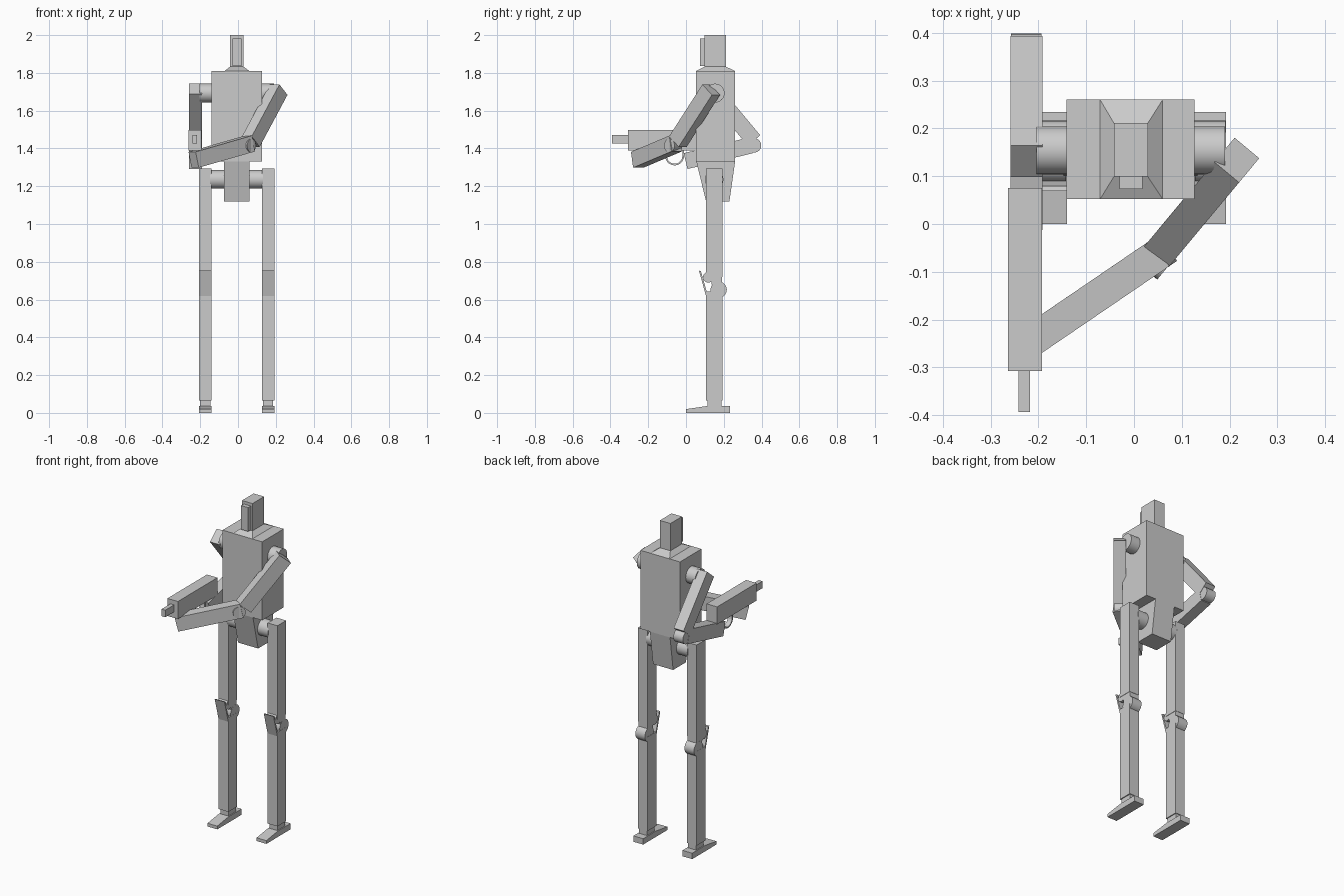
import bpy, bmesh, math
from mathutils import Vector, Matrix

if "Cube" in bpy.data.objects:
    bpy.data.objects.remove(bpy.data.objects["Cube"])

CX = -0.007  # body centre line


def make(name, bm):
    bmesh.ops.recalc_face_normals(bm, faces=bm.faces[:])
    me = bpy.data.meshes.new(name)
    bm.to_mesh(me)
    bm.free()
    ob = bpy.data.objects.new(name, me)
    bpy.context.collection.objects.link(ob)
    return ob


def frustum(name, lo, hi, z0, z1):
    """Box between two (x0, x1, y0, y1) rectangles."""
    bm = bmesh.new()
    rings = []
    for (x0, x1, y0, y1), z in ((lo, z0), (hi, z1)):
        rings.append([bm.verts.new((x, y, z)) for x, y in
                      ((x0, y0), (x1, y0), (x1, y1), (x0, y1))])
    a, b = rings
    bm.faces.new(a[::-1])
    bm.faces.new(b)
    for i in range(4):
        j = (i + 1) % 4
        bm.faces.new((a[i], a[j], b[j], b[i]))
    return make(name, bm)


def box(name, x0, x1, y0, y1, z0, z1):
    return frustum(name, (x0, x1, y0, y1), (x0, x1, y0, y1), z0, z1)


def prism(name, pts, x0, x1):
    """Side (y, z) profile extruded along x."""
    bm = bmesh.new()
    f = bm.faces.new([bm.verts.new((x0, y, z)) for y, z in pts])
    r = bmesh.ops.extrude_face_region(bm, geom=[f])
    bmesh.ops.translate(bm, vec=(x1 - x0, 0, 0),
                        verts=[v for v in r['geom'] if isinstance(v, bmesh.types.BMVert)])
    return make(name, bm)


def rod(name, centre, axis, length, radius, seg=32):
    bm = bmesh.new()
    rot = Vector(axis).to_track_quat('Z', 'Y').to_matrix().to_4x4()
    bmesh.ops.create_cone(bm, cap_ends=True, segments=seg, radius1=radius, radius2=radius,
                          depth=length, matrix=Matrix.Translation(centre) @ rot)
    ob = make(name, bm)
    ob.data.shade_smooth()
    ob.data.set_sharp_from_angle(angle=math.radians(35))
    return ob


def beam(name, start, end, width_axis, width=0.067, thick=0.086):
    """Square-ended bar from start to end."""
    s, e = Vector(start), Vector(end)
    d = (e - s).normalized()
    w = Vector(width_axis).normalized()
    t = d.cross(w).normalized()
    w = t.cross(d)
    m = Matrix((w * width, t * thick, d * (e - s).length)).transposed().to_4x4()
    bm = bmesh.new()
    bmesh.ops.create_cube(bm, size=1, matrix=Matrix.Translation((s + e) / 2) @ m)
    return make(name, bm)


# torso, neck, head, pelvis
box("torso", CX - .134, CX + .134, .052, .26, 1.33, 1.81)
frustum("neck", (-.071, .06, .052, .26), (-.042, .029, .099, .211), 1.81, 1.833)
box("head", -.042, .029, .099, .211, 1.83, 2.0)
box("visor", -.03, .018, .073, .1, 1.836, 1.982)
frustum("pelvis", (-.074, .062, .106, .23), (-.074, .062, .055, .26), 1.12, 1.33)

# axles
rod("shoulder_axle", (CX, .154, 1.693), (1, 0, 0), .394, .05)
rod("hip_axle", (CX, .149, 1.236), (1, 0, 0), .28, .049)

# legs
for side, s in (("right", -1), ("left", 1)):
    c = CX + s * .166
    x0, x1 = c - .033, c + .033
    box(side + "_thigh", x0, x1, .107, .192, .72, 1.293)
    box(side + "_shin", x0, x1, .107, .192, .066, .642)
    rod(side + "_knee", (c, .173, .652), (1, 0, 0), .064, .043)
    prism(side + "_knee_link", [(.13, .725), (.19, .725), (.19, .69), (.17, .66),
                                (.135, .68)], x0 + .002, x1 - .002)
    rod(side + "_knee_pivot", (c, .118, .718), (1, 0, 0), .062, .028)
    prism(side + "_kneecap", [(.069, .753), (.079, .75), (.113, .63), (.106, .618)], x0, x1)
    box(side + "_ankle", x0 + .006, x1 - .006, .115, .188, .03, .07)
    prism(side + "_foot", [(0, 0), (.234, 0), (.234, .036), (.11, .036), (0, .02)], x0, x1)

# right arm, elbow drawn back
rx = -.225
beam("right_upper_arm", (rx, .131, 1.717), (rx, .36, 1.442), (1, 0, 0))
rod("right_elbow", (rx, .36, 1.416), (1, 0, 0), .064, .038)
beam("right_forearm", (rx, .342, 1.416), (rx, -.002, 1.333), (1, 0, 0))

# left arm, reaching across the body
beam("left_upper_arm", (.215, .1335, 1.711), (.068, -.043, 1.436), (.77, -.64, 0))
rod("left_elbow", (.047, -.068, 1.415), (.77, -.64, 0), .064, .036)
beam("left_forearm", (.063, -.055, 1.426), (-.235, -.258, 1.34), (.564, -.826, 0))

# held tool: body, barrel, guard
box("tool_body", -.263, -.192, -.307, .075, 1.39, 1.497)
box("tool_barrel", -.242, -.217, -.393, -.3, 1.427, 1.47)
outer = [(-.06 + .05 * math.cos(a), 1.36 + .05 * math.sin(a))
         for a in (math.pi + i * math.pi / 10 for i in range(11))]
inner = [(-.06 + .041 * math.cos(a), 1.36 + .041 * math.sin(a))
         for a in (2 * math.pi - i * math.pi / 10 for i in range(11))]
prism("tool_guard", [(-.11, 1.395)] + outer + [(-.01, 1.395), (-.019, 1.395)] + inner
      + [(-.101, 1.395)], -.242, -.213)
